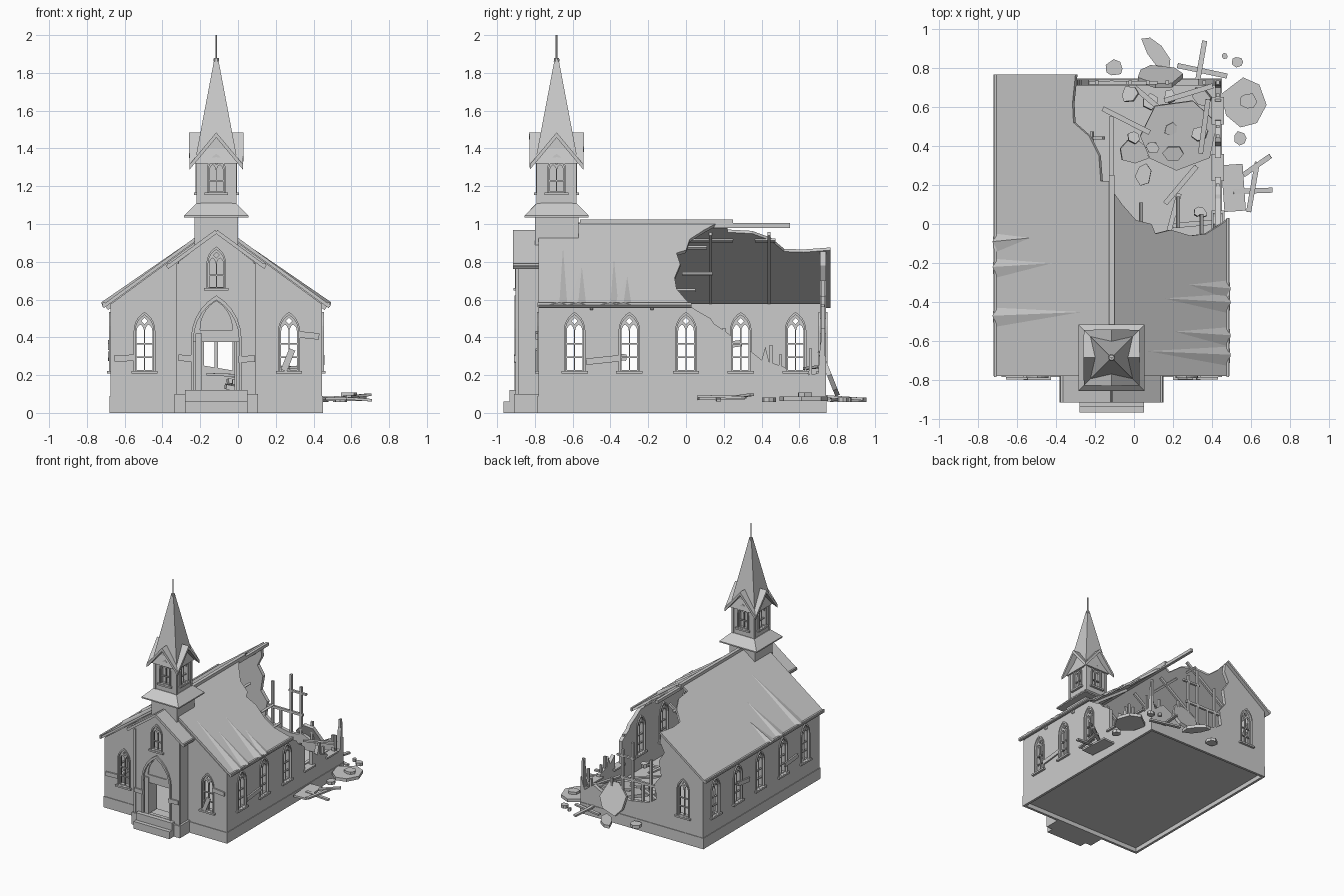
import bpy, bmesh, math, random
from mathutils import Vector, Matrix

if "Cube" in bpy.data.objects:
    bpy.data.objects.remove(bpy.data.objects["Cube"])

random.seed(4)
X, Y, Z = Vector((1, 0, 0)), Vector((0, 1, 0)), Vector((0, 0, 1))
CX, TY, S = -0.115, -0.685, 0.73      # centre line, tower y, roof slope


def finish(name, bm):
    bmesh.ops.remove_doubles(bm, verts=bm.verts, dist=1e-5)
    bmesh.ops.recalc_face_normals(bm, faces=bm.faces)
    for f in bm.faces:
        f.smooth = False
    me = bpy.data.meshes.new(name)
    bm.to_mesh(me)
    bm.free()
    ob = bpy.data.objects.new(name, me)
    bpy.context.collection.objects.link(ob)
    return ob


def at(o, u, v):
    n = u.cross(v).normalized()
    if n.z < -0.1:
        n = -n
    m = Matrix((u, v, n)).transposed().to_4x4()
    m.translation = Vector(o)
    return m


def plate(name, loops, M, t):
    """Flat panel of thickness t: first loop is the outline, the rest are holes."""
    cu = bpy.data.curves.new(name, 'CURVE')
    cu.dimensions, cu.fill_mode, cu.extrude = '2D', 'BOTH', t / 2
    for lp in loops:
        sp = cu.splines.new('POLY')
        sp.points.add(len(lp) - 1)
        for p, q in zip(sp.points, lp):
            p.co = (q[0], q[1], 0, 1)
        sp.use_cyclic_u = True
    ob = bpy.data.objects.new(name, cu)
    bpy.context.collection.objects.link(ob)
    me = bpy.data.meshes.new_from_object(ob.evaluated_get(bpy.context.evaluated_depsgraph_get()))
    bpy.data.objects.remove(ob)
    bm = bmesh.new()
    bm.from_mesh(me)
    bpy.data.meshes.remove(me)
    bm.transform(M)
    return finish(name, bm)


def rect(cx, cy, w, h, deg=0):
    c, s = math.cos(math.radians(deg)), math.sin(math.radians(deg))
    return [(cx + a * w / 2 * c - b * h / 2 * s, cy + a * w / 2 * s + b * h / 2 * c)
            for a, b in ((-1, -1), (1, -1), (1, 1), (-1, 1))]


def arch(cx, z0, zs, w, n=5):
    right = [(cx - w + 2 * w * math.cos(i * math.pi / 3 / n), zs + 2 * w * math.sin(i * math.pi / 3 / n))
             for i in range(n + 1)]
    return [(cx - w, z0), (cx + w, z0)] + right + [(2 * cx - a, b) for a, b in right[-2::-1]]


def box(name, x0, x1, y0, y1, z0, z1):
    return plate(name, [rect((x0 + x1) / 2, (y0 + y1) / 2, x1 - x0, y1 - y0)],
                 at((0, 0, (z0 + z1) / 2), X, Y), z1 - z0)


def frustum(name, h0, z0, h1, z1, n=4):
    bm = bmesh.new()
    k = math.sqrt(2) if n == 4 else 1
    bmesh.ops.create_cone(bm, cap_ends=True, segments=n, radius1=h0 * k, radius2=h1 * k, depth=z1 - z0,
                          matrix=Matrix.Translation((CX, TY, (z0 + z1) / 2)) @ Matrix.Rotation(math.pi / n, 4, 'Z'))
    return finish(name, bm)


def window(name, M, cx, z0=0.22, zs=0.435, w=0.048, t=0.048):
    """Pointed trim, twin lancet tracery and sill."""
    plate(name + "_trim", [arch(cx, z0, zs, w + 0.009), arch(cx, z0 + .003, zs, w)], M, t)
    holes, rows = [], max(2, round((zs - z0) / 0.065))
    for s in (-1, 1):
        c, step = cx + s * w * 0.46, (zs - z0) / rows
        for r in range(rows):
            lo, hi = z0 + r * step + 0.007, z0 + (r + 1) * step
            holes.append(arch(c, lo, hi, w * 0.4, 3) if r == rows - 1 else rect(c, (lo + hi) / 2, w * .8, hi - lo))
    holes.append(rect(cx, zs + w * 1.05, w * .5, w * .5, 45))
    plate(name + "_tracery", [arch(cx, z0, zs, w)] + holes, M, 0.014)
    plate(name + "_sill", [rect(cx, z0 - 0.005, w * 2 + 0.044, 0.014)], M, t + 0.02)


def FRONT(y): return at((0, y, 0), X, Z)
def SIDE(x): return at((x, 0, 0), Y, Z)
def ROOF(s, z=1.0): return at((CX, 0, z), Y, Vector((s, 0, -S)))


# Foundation, floor and steps
plate("foundation", [rect(CX, -.02, 1.13, 1.53), rect(CX, -.02, 1.09, 1.49)], at((0, 0, .045), X, Y), 0.09)
box("floor", -.665, .435, -.77, .73, .035, .085)
box("porch_base", -.335, .105, -.91, -.77, 0, .1)
box("upper_step", -.28, .05, -.935, -.9, 0, .12)
box("lower_step", -.28, .05, -.967, -.93, 0, .06)

# Nave walls
WY = (-.59, -.30, 0, .29, .58)
win = lambda c: arch(c, .22, .435, .048)
door = rect(CX, .255, .21, .31)
plate("front_wall", [[(-.675, .09), (.445, .09), (.445, .575), (CX, .985), (-.675, .575)],
                     win(-.495), win(.27), door], FRONT(-.765), .03)
plate("left_wall", [rect(-.02, .335, 1.5, .49)] + [win(y) for y in WY], SIDE(-.66), .03)
plate("broken_right_wall", [[(-.77, .09), (.73, .09), (.73, .43), (.71, .36), (.7, .21), (.65, .2), (.628, .25),
      (.628, .22), (.532, .22), (.53, .24), (.44, .27), (.42, .35), (.4, .28), (.338, .33), (.338, .22), (.242, .22),
      (.242, .405), (.21, .43), (.15, .47), (.13, .5), (.06, .54), (0, .58), (-.77, .58)]]
      + [win(y) for y in WY[:3]], SIDE(.43), .03)
plate("broken_back_wall", [[(-.675, .09), (.445, .09), (.445, .3), (.41, .2), (.33, .26), (.2, .19), (.1, .24),
      (0, .22), (-.18, .25), (-.25, .3), (-.23, .42), (-.29, .5), (-.27, .62), (-.32, .7), (-.28, .78),
      (-.29, .855), (-.675, .575)], win(-.495)], FRONT(.725), .03)
for y in WY:
    window("left_window", SIDE(-.66), y)
    if y < .1:
        window("right_window", SIDE(.43), y)
    else:
        plate("broken_window_sill", [rect(y, .215, .14, .014)], SIDE(.43), .065)
for x in (-.495, .27):
    window("front_window", FRONT(-.765), x)
window("back_window", FRONT(.725), -.495)

# Exposed framing of the back and right walls
for x, h in ((-.19, .6), (-.115, .4), (-.02, .7), (.07, .62), (.17, .36), (.36, .3), (.43, .45)):
    box("back_stud", x - .009, x + .009, .715, .735, .09, h)
box("back_rail", -.27, .09, .716, .734, .38, .4)
box("upper_back_rail", -.04, .12, .716, .734, .56, .575)
for y, h in ((.2, .45), (.45, .36), (.5, .31), (.66, .34)):
    box("right_stud", .42, .438, y - .008, y + .008, .09, h)

# Main roof with its collapsed corner
plate("right_roof", [[(-.78, 0), (.17, 0), (.1, .05), (.02, .12), (0, .2), (-.05, .22), (-.03, .3), (-.06, .4),
                      (-.05, .48), (0, .56), (.03, .6), (-.78, .6)]], ROOF(1), .018)
plate("left_roof", [[(-.78, 0), (.22, 0), (.22, .05), (.35, .06), (.45, .11), (.52, .19), (.62, .195), (.765, .18),
                     (.765, .6), (-.78, .6)]], ROOF(-1), .018)
box("left_eave", -.718, -.704, -.785, .765, .56, .585)
box("right_eave", .474, .488, -.785, .03, .56, .585)
box("ridge_cap", CX - .014, CX + .014, -.56, .25, .99, 1.025)
box("ridge_beam", CX - .012, CX + .012, -.7, .55, .98, 1.005)
for y in (-.5, -.18, .13, .44):
    plate("left_rafter", [rect(y, .31, .016, .54)], ROOF(-1, .977), .022)
    if y < 0:
        plate("right_rafter", [rect(y, .31, .016, .54)], ROOF(1, .977), .022)
for s, y, d, l in ((-1, .42, .1, .11), (-1, .1, .1, .3), (1, .06, .34, .16), (1, 0, .46, .1), (1, .05, .15, .12)):
    plate("roof_batten", [rect(y, d, l, .014)], ROOF(s, .985), .012)

# Buckled creases in the roofing
for s, y, d in ((1, -.67, .15), (1, -.57, .3), (1, -.4, .24), (1, -.33, .38), (-1, -.09, .4), (-1, -.22, .28), (-1, -.47, .12)):
    bm = bmesh.new()
    a, b, t, r = [bm.verts.new(ROOF(s) @ Vector(p)) for p in
                  ((y - .07, .6, .006), (y + .05, .6, .006), (y + .02, d, .008), (y, .595, .024))]
    for f in ((a, b, r), (b, t, r), (t, a, r), (a, t, b)):
        bm.faces.new(f)
    finish("roof_crease", bm)

# Entrance porch
plate("porch_front", [[(-.315, .09), (.085, .09), (.085, .8), (CX, .95), (-.315, .8)],
                      arch(CX, .12, .39, .122), arch(CX, .66, .79, .043)], FRONT(-.88), .03)
for s in (-1, 1):
    x = CX + s * .188
    box("porch_side", x - .015, x + .015, -.88, -.77, .09, .8)
    x = CX + s * .2
    box("porch_pilaster", x - .01, x + .01, -.902, -.885, .09, .79)
    plate("porch_roof", [rect(-.845, .13, .14, .26)], ROOF(s, .96), .02)
    box("porch_gutter", CX + s * .252 - .01, CX + s * .252 + .01, -.915, -.78, .775, .79)
window("porch_window", FRONT(-.88), CX, .66, .79, .043)
plate("door_trim", [arch(CX, .1, .39, .134), arch(CX, .11, .39, .12)], FRONT(-.885), .045)
plate("door_transom", [arch(CX, .375, .39, .122), arch(CX, .44, .445, .085)], FRONT(-.88), .02)
plate("transom_panel", [arch(CX, .41, .415, .105)], FRONT(-.878), .008)
box("open_door_leaf", -.226, -.19, -.9, -.79, .12, .42)
box("open_door_leaf_right", -.018, -.004, -.87, -.78, .12, .42)

# Bell tower, cross gables and spire
frustum("tower_shaft", .115, .82, .115, 1.05)
frustum("tower_skirt_lip", .17, 1.035, .17, 1.045)
frustum("tower_skirt", .17, 1.045, .105, 1.11)
frustum("belfry_core", .07, 1.08, .07, 1.38)
T = Matrix.Translation((CX, TY, 0))
for k in range(4):
    R = T @ Matrix.Rotation(k * math.pi / 2, 4, 'Z')
    plate("belfry_wall", [[(-.1, 1.08), (.1, 1.08), (.1, 1.34), (0, 1.46), (-.1, 1.34)],
                          arch(0, 1.165, 1.285, .041)], R @ FRONT(-.09), .02)
    window("belfry_window", R @ FRONT(-.09), 0, 1.165, 1.285, .041, .038)
    for s in (-1, 1):
        plate("belfry_corner", [rect(s * .094, 1.21, .02, .25)], R @ FRONT(-.1), .012)
        bm = bmesh.new()
        top = [bm.verts.new(R @ Vector(p)) for p in ((0, 0, 1.485), (0, -.145, 1.485), (s * .142, -.142, 1.315))]
        low = [bm.verts.new(v.co - Z * .028) for v in top]
        bm.faces.new(top)
        bm.faces.new(low)
        for i in range(3):
            bm.faces.new((top[i], top[i - 1], low[i - 1], low[i]))
        finish("belfry_gable_roof", bm)
frustum("spire", .115, 1.32, .011, 1.87)
frustum("finial_collar", .017, 1.86, .014, 1.88, 8)
frustum("finial_rod", .005, 1.87, .005, 2.0, 8)

# Planks nailed over openings
for M, c, z, l, a in ((FRONT(-.79), -.6, .29, .11, 2), (FRONT(-.79), .375, .41, .11, -6), (FRONT(-.79), .265, .28, .12, 68),
                      (FRONT(-.905), -.275, .29, .08, -2), (FRONT(-.905), .045, .285, .09, 3),
                      (SIDE(.452), -.44, .28, .18, 6), (SIDE(-.682), -.4, .3, .17, -5), (SIDE(-.682), .22, .36, .15, 7)):
    plate("nailed_plank", [rect(c, z, l, .034, a)], M, .012)


# Rubble: chunks (x, y, z, radius, stretch, turn, tilt) and boards
def chunk(name, x, y, z, r, stretch=1, turn=0, tilt=0, t=.025, n=7):
    lp = [(r * stretch * math.cos(a) * k, r * math.sin(a) * k) for a, k in
          ((i * math.tau / n + random.uniform(-.15, .15), random.uniform(.88, 1.12)) for i in range(n))]
    M = (Matrix.Translation((x, y, z)) @ Matrix.Rotation(math.radians(turn), 4, 'Z')
         @ Matrix.Rotation(math.radians(tilt), 4, 'X'))
    plate(name, [lp], M, t)


for c in ((.57, .62, .075, .135, .9, 0, 0), (.585, .63, .095, .042), (.545, .44, .07, .035), (.53, .83, .07, .03),
          (.465, .86, .07, .016), (-.1, .8, .07, .043), (.115, .875, .07, .047, 2.2, -55, 0),
          (.13, .755, .21, .14, .9, 0, -68), (.22, .46, .14, .19, 1, 20, 8), (0, .37, .13, .08, .8, 70, 10)):
    chunk("rubble_slab", *c)
for i in range(14):
    chunk("rubble_chip", random.uniform(-.05, .38), random.uniform(.05, .68), random.uniform(.1, .17),
          random.uniform(.02, .042), random.uniform(.8, 1.5), random.uniform(0, 180), random.uniform(-15, 15), .03, 6)
plate("fallen_panel", [rect(.51, .185, .11, .24, 4)], at((0, 0, .075), X, Y), .015)
for x, y, z, l, a in ((.345, .84, .08, .2, 80), (.35, .785, .07, .26, -12), (.63, .3, .09, .17, 35), (.61, .19, .085, .26, 80),
                      (.61, .17, .075, .2, 2), (.28, .67, .24, .26, 17), (-.04, .53, .2, .27, -27), (.2, .04, .17, .24, 75),
                      (.3, .0, .14, .2, 5), (.36, .5, .2, .28, 82), (.05, .66, .16, .2, -40), (.24, .2, .14, .25, 50)):
    M = Matrix.Translation((x, y, z)) @ Matrix.Rotation(math.radians(a), 4, 'Z') @ Matrix.Rotation(random.uniform(-.1, .1), 4, 'Y')
    plate("fallen_board", [rect(0, 0, l, .026)], M, .014)
